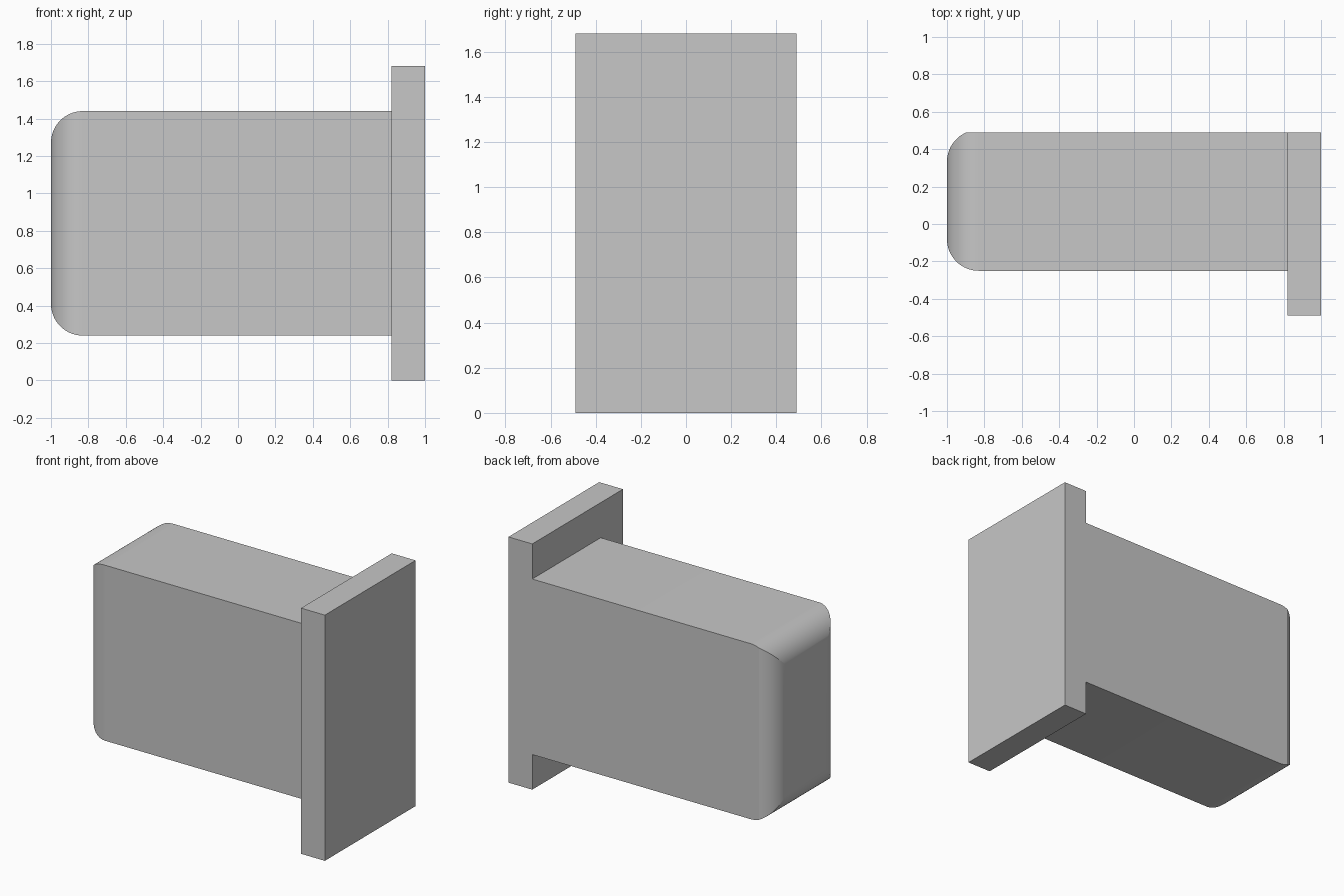
import bpy, bmesh, math

if "Cube" in bpy.data.objects:
    bpy.data.objects.remove(bpy.data.objects["Cube"], do_unlink=True)

grey = bpy.data.materials.new("light grey")
grey.use_nodes = True
colour = (0.57, 0.57, 0.57, 1)
grey.diffuse_color = colour
grey.node_tree.nodes["Principled BSDF"].inputs["Base Color"].default_value = colour


def loft(name, rings):
    """Join rectangular rings (x, y0, y1, z0, z1) into a closed solid."""
    bm = bmesh.new()
    loops = [[bm.verts.new((x, y, z)) for y, z in
              ((y0, z0), (y1, z0), (y1, z1), (y0, z1))]
             for x, y0, y1, z0, z1 in rings]
    for a, b in zip(loops, loops[1:]):
        for i in range(4):
            j = (i + 1) % 4
            bm.faces.new((a[i], a[j], b[j], b[i]))
    bm.faces.new(loops[0])
    bm.faces.new(loops[-1])
    bmesh.ops.recalc_face_normals(bm, faces=bm.faces)
    mesh = bpy.data.meshes.new(name)
    bm.to_mesh(mesh)
    bm.free()
    mesh.materials.append(grey)
    obj = bpy.data.objects.new(name, mesh)
    bpy.context.collection.objects.link(obj)
    return obj


# Flange plate
PLATE_X, BACK, TOP = 0.82, 0.49, 1.68
loft("flange_plate", [(x, -BACK, BACK, 0, TOP) for x in (PLATE_X, 1)])

# Body with mitred rounded end; the back rounding is trimmed by the flat back
RADIUS, STEPS = 0.17, 20
rings = []
for i in range(STEPS + 1):
    angle = math.pi / 2 * i / STEPS
    x = -1 + RADIUS * (1 - math.cos(angle))
    inset = RADIUS * (1 - math.sin(angle))
    rings.append((x, -0.25 + inset, min(BACK, 0.503 - inset),
                  0.24 + inset, 1.44 - inset))
rings.append((PLATE_X, -0.25, BACK, 0.24, 1.44))
body = loft("body", rings)

# Smooth the rounding, keep the mitres crisp
bpy.ops.object.select_all(action="DESELECT")
body.select_set(True)
bpy.context.view_layer.objects.active = body
bpy.ops.object.shade_smooth_by_angle(angle=math.radians(15))
